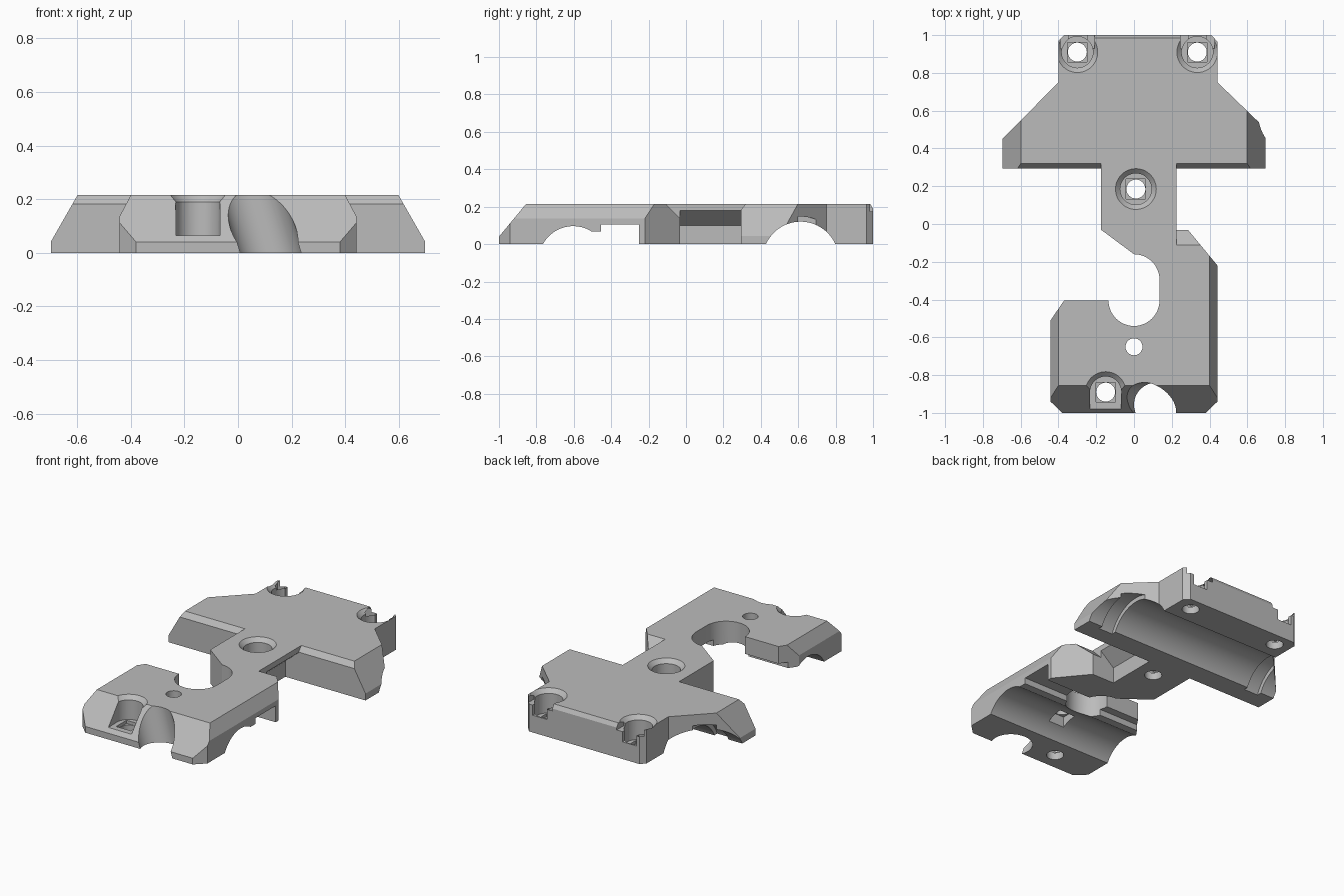
import bpy, bmesh, math
from mathutils import Vector

cube = bpy.data.objects.get("Cube")
if cube:
    bpy.data.objects.remove(cube, do_unlink=True)

TOP = 0.215

grey = bpy.data.materials.new("plain_grey")
grey.use_nodes = True
colour = (0.5, 0.5, 0.5, 1)
grey.diffuse_color = colour
grey.node_tree.nodes["Principled BSDF"].inputs["Base Color"].default_value = colour


def prism(name, profile, axis, lo, hi):
    """Extrude a 2D profile along an axis; profile holds the other two coordinates in order."""
    def place(p, d):
        c = list(p)
        c.insert("xyz".index(axis), d)
        return Vector(c)
    bm = bmesh.new()
    face = bm.faces.new([bm.verts.new(place(p, lo)) for p in profile])
    moved = bmesh.ops.extrude_face_region(bm, geom=[face])["geom"]
    verts = [v for v in moved if isinstance(v, bmesh.types.BMVert)]
    bmesh.ops.translate(bm, verts=verts, vec=place((0, 0), hi - lo))
    if len(bm.faces) < len(profile) + 2:
        bm.faces.new([v for v in bm.verts if v not in verts])
    bmesh.ops.recalc_face_normals(bm, faces=bm.faces[:])
    mesh = bpy.data.meshes.new(name)
    bm.to_mesh(mesh)
    bm.free()
    obj = bpy.data.objects.new(name, mesh)
    bpy.context.collection.objects.link(obj)
    obj.data.materials.append(grey)
    return obj


def arc(cx, cy, r, start, end, steps):
    angles = [math.radians(start + (end - start) * i / steps) for i in range(steps + 1)]
    return [(cx + r * math.cos(a), cy + r * math.sin(a)) for a in angles]


def circle(cx, cy, r, steps=48):
    return arc(cx, cy, r, 0, 360, steps)[:-1]


def rect(x0, y0, x1, y1):
    return [(x0, y0), (x1, y0), (x1, y1), (x0, y1)]


def cut(cutter):
    mod = plate.modifiers.new("cut", "BOOLEAN")
    mod.operation, mod.solver, mod.object = "DIFFERENCE", "EXACT", cutter
    bpy.context.view_layer.objects.active = plate
    bpy.ops.object.modifier_apply(modifier=mod.name)
    bpy.data.objects.remove(cutter, do_unlink=True)


# Plate outline with the hook-shaped opening
outline = [(-0.38, -1), (0.38, -1), (0.442, -0.94), (0.442, -0.22), (0.285, -0.03),
           (0.224, -0.03), (0.224, 0.293), (0.697, 0.293), (0.697, 0.46), (0.67, 0.53),
           (0.442, 0.75), (0.442, 0.965), (0.41, 1), (-0.37, 1), (-0.4, 0.97),
           (-0.4, 0.75), (-0.697, 0.45), (-0.697, 0.293), (-0.175, 0.293), (-0.175, -0.03)]
outline += arc(0, -0.295, 0.135, 90, 0, 12)
outline += arc(0, -0.405, 0.135, 0, -180, 24)
outline += [(-0.37, -0.405), (-0.442, -0.51), (-0.442, -0.94)]
plate = prism("mounting_plate", outline, "z", 0, TOP)

# Bevels along the front and back edges
cut(prism("front_bevel", [(-1.1, -0.081), (-0.855, TOP), (-0.855, 0.4), (-1.1, 0.4)], "x", -1, 1))
cut(prism("back_bevel", [(0.985, TOP), (1.015, 0.165), (1.1, 0.165), (1.1, 0.4), (0.985, 0.4)], "x", -1, 1))

for side, neck_x in ((-1, 0.175), (1, 0.224)):
    # Side bevels on the front block and on the wings
    cut(prism("block_bevel", [(side * 0.4, TOP), (side * 0.48, 0.065), (side * 0.6, 0.4), (side * 0.4, 0.4)],
              "y", -1.2, -0.05))
    cut(prism("wing_bevel", [(side * 0.599, TOP), (side * 0.722, 0.0), (side * 0.9, 0.0),
                             (side * 0.9, 0.4), (side * 0.599, 0.4)], "y", 0.2, 0.8))
    # Thin bevel on the front edge of each wing
    cut(prism("wing_front_bevel", [(0.2, 0.071), (0.32, TOP), (0.32, 0.4), (0.2, 0.4)],
              "x", *sorted((side * neck_x, side * 0.9))))

# Sloped ledge beside the neck, and the undercut below the neck edge
cut(prism("ledge_slope", [(-0.11, TOP), (0.02, 0.085), (0.02, 0.4), (-0.11, 0.4)], "x", 0.224, 0.6))
cut(prism("neck_undercut", [(0.13, -0.1), (0.13, 0.1), (0.224, 0.18), (0.3, 0.18), (0.3, -0.1)],
          "y", -0.031, 0.293))

# Back trough with a ring groove near each end
cut(prism("back_trough", circle(0.613, -0.083, 0.203, 96), "x", -1, 1))
for x in (-0.6, 0.5):
    cut(prism("ring_groove", circle(0.613, -0.083, 0.23, 96), "x", x, x + 0.1))

# Front trough with a stepped back edge
cut(prism("front_trough", circle(-0.603, -0.088, 0.184, 96), "x", -1, 1))
cut(prism("trough_lip", rect(-0.53, -0.1, -0.45, 0.067), "x", -1, 1))
cut(prism("front_step", rect(-0.455, -0.1, -0.25, 0.105), "x", -1, 1))

# Small through hole with a nut pocket underneath
cut(prism("pin_hole", circle(0, -0.65, 0.045), "z", -0.1, 0.4))
cut(prism("nut_pocket", rect(-0.055, -0.7, 0.055, -0.6), "z", -0.1, 0.135))

# Slanted channel through the front edge
channel = prism("slanted_channel", circle(0, 0, 0.117, 64), "z", -0.5, 0.5)
channel.location = (0.089, -0.956, 0.1075)
channel.rotation_euler.y = -0.3
bpy.context.view_layer.update()
cut(channel)


def screw_hole(x, y):
    """Countersunk counterbore with a square seat and a through hole."""
    cone = prism("countersink", circle(0, 0, 0.063), "z", 0.17, 0.25)
    for v in cone.data.vertices:
        if v.co.z > 0.2:
            v.co.xy *= 0.143 / 0.063
    cone.location = (x, y, 0)
    bpy.context.view_layer.update()
    cut(cone)
    cut(prism("counterbore", circle(x, y, 0.083), "z", 0.065, 0.4))
    cut(prism("square_seat", rect(x - 0.052, y - 0.052, x + 0.052, y + 0.052), "z", 0.045, 0.1))
    cut(prism("through_hole", circle(x, y, 0.05), "z", -0.1, 0.4))


for hole in ((-0.3, 0.91), (0.335, 0.91), (0.01, 0.185), (-0.15, -0.89)):
    screw_hole(*hole)

# The front counterbore opens through the sloped edge, the corner ones through the back
cut(prism("front_opening", rect(-0.232, -1.1, -0.068, -0.89), "z", 0.065, 0.4))
for x in (-0.3, 0.335):
    cut(prism("back_opening", rect(x - 0.05, 0.95, x + 0.05, 1.1), "z", 0.11, 0.4))
    cut(prism("back_flare", rect(x - 0.09, 0.93, x + 0.09, 1.1), "z", 0.175, 0.4))

plate.select_set(True)
bpy.context.view_layer.objects.active = plate
bpy.ops.object.shade_smooth_by_angle(angle=math.radians(25))
